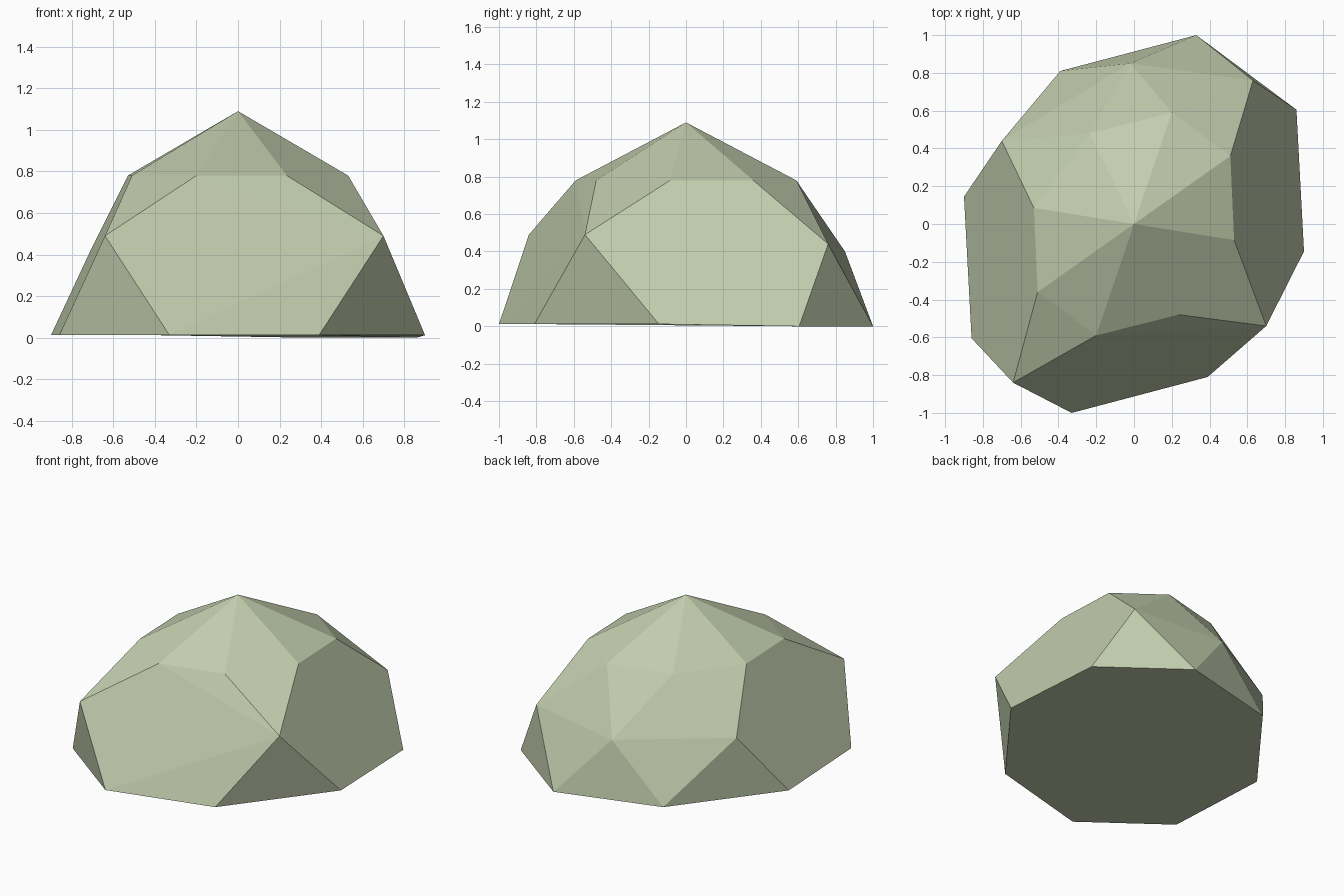
import bpy
import bmesh
import math

cube = bpy.data.objects.get("Cube")
if cube:
    bpy.data.objects.remove(cube, do_unlink=True)

# Stone colour
stone = bpy.data.materials.new("pale sage stone")
stone.use_nodes = True
colour = (0.54, 0.61, 0.42, 1.0)
stone.diffuse_color = colour
stone.node_tree.nodes["Principled BSDF"].inputs["Base Color"].default_value = colour
stone.node_tree.nodes["Principled BSDF"].inputs["Roughness"].default_value = 0.9


def turned_ring(half, z):
    """Half a ring of corners, repeated with a half turn."""
    return [(s * x, s * y, z) for s in (1, -1) for x, y in half]


# Corner layers of the boulder: ground outline, flank corners, shoulder, peak
base = turned_ring([(-0.33, -1.0), (0.39, -0.81), (0.90, -0.145), (0.86, 0.605)], 0.0)
base = [(x, y, 0.0 if y > 0.5 and x > 0 else 0.012) for x, y, z in base]
flank = [(0.70, -0.54, 0.49), (-0.64, -0.84, 0.49), (-0.70, 0.44, 0.44),
         (0.63, 0.76, 0.44), (-0.02, 0.85, 0.40)]
shoulder = turned_ring([(-0.20, -0.59), (0.235, -0.48), (0.53, -0.085), (0.51, 0.36)], 0.78)
peak = [(0.0, 0.0, 1.09)]

# Wrap the corners in flat facets
bm = bmesh.new()
for corner in base + flank + shoulder + peak:
    bm.verts.new(corner)
hull = bmesh.ops.convex_hull(bm, input=bm.verts[:])
loose = [v for v in bm.verts if not v.link_faces]
bmesh.ops.delete(bm, geom=loose, context='VERTS')

# Merge nearly level triangles into broad facets
bmesh.ops.dissolve_limit(bm, angle_limit=math.radians(3),
                         verts=bm.verts[:], edges=bm.edges[:])
bmesh.ops.recalc_face_normals(bm, faces=bm.faces[:])

mesh = bpy.data.meshes.new("boulder")
bm.to_mesh(mesh)
bm.free()
mesh.materials.append(stone)
boulder = bpy.data.objects.new("boulder", mesh)
bpy.context.collection.objects.link(boulder)
